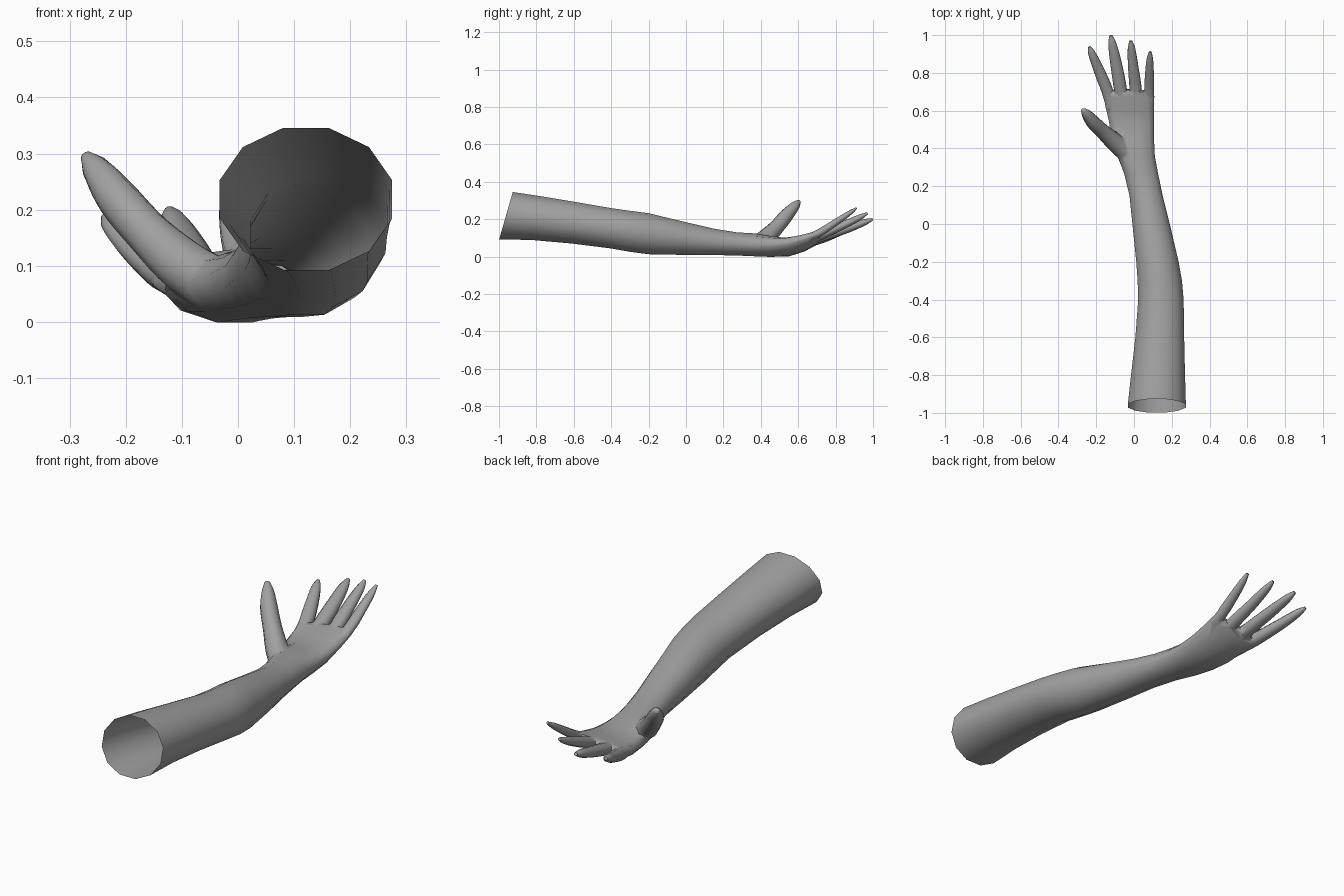
import bpy, bmesh, math
from mathutils import Vector

if "Cube" in bpy.data.objects:
    bpy.data.objects.remove(bpy.data.objects["Cube"])

grey = bpy.data.materials.new("grey skin")
grey.diffuse_color = (0.36, 0.36, 0.36, 1)
grey.use_nodes = True
grey.node_tree.nodes["Principled BSDF"].inputs["Base Color"].default_value = grey.diffuse_color


def loft(name, rings, sides, cap_tip=True):
    """Closed skin through rings of (centre, side vector, up vector, cup)."""
    bm = bmesh.new()
    loops = []
    for c, u, v, cup in rings:
        loop = []
        for i in range(sides):
            a = 2 * math.pi * (i + 0.5) / sides
            p = c + u * math.cos(a) + v * math.sin(a)
            p.z += cup * (math.cos(a) ** 2 - 0.5)
            loop.append(bm.verts.new(p))
        loops.append(loop)
    for a, b in zip(loops, loops[1:]):
        for i in range(sides):
            j = (i + 1) % sides
            bm.faces.new((a[i], a[j], b[j], b[i]))
    bm.faces.new(loops[0])
    bm.faces.new(loops[-1])
    bmesh.ops.recalc_face_normals(bm, faces=bm.faces)
    mesh = bpy.data.meshes.new(name)
    bm.to_mesh(mesh)
    bm.free()
    mesh.materials.append(grey)
    ob = bpy.data.objects.new(name, mesh)
    bpy.context.collection.objects.link(ob)
    return ob


def spline(pts, steps=4):
    """Catmull-Rom samples through the control points."""
    p = [Vector(q) for q in pts]
    p = [2 * p[0] - p[1]] + p + [2 * p[-1] - p[-2]]
    out = []
    for k in range(1, len(p) - 2):
        a, b, c, d = p[k - 1:k + 3]
        for s in range(steps):
            t = s / steps
            out.append(0.5 * (2 * b + (c - a) * t + (2 * a - 5 * b + 4 * c - d) * t * t
                              + (3 * b - a - 3 * c + d) * t ** 3))
    return out + [p[-2]]


def digit(name, pts, flat):
    """Finger through (x, y, z, radius) points, with a tapered tip."""
    samples = spline(pts)
    rings = []
    for i, s in enumerate(samples):
        nxt, prv = samples[min(i + 1, len(samples) - 1)], samples[max(i - 1, 0)]
        t = (nxt - prv).to_3d().normalized()
        side = t.cross(Vector((0, 0, 1))).normalized()
        rings.append((s.to_3d(), side * s[3], side.cross(t) * s[3] * flat, 0))
    return loft(name, rings, 10)


# Arm and palm: y, x left, x right, z bottom, z top, lean, roll, cup
sections = [
    (-0.9625, -0.038, 0.280, 0.088, 0.350, 0.0375, 0, 0),
    (-0.80, -0.020, 0.275, 0.085, 0.327, 0.025, 0, 0),
    (-0.60, 0.003, 0.270, 0.066, 0.296, 0.01, 0, 0),
    (-0.40, 0.018, 0.267, 0.040, 0.263, 0, 0, 0),
    (-0.30, 0.015, 0.258, 0.022, 0.249, 0, 0, 0),
    (-0.20, 0.008, 0.240, 0.009, 0.236, 0, 0, 0),
    (0.00, -0.012, 0.193, 0.006, 0.187, 0, 0, 0),
    (0.15, -0.027, 0.155, 0.006, 0.152, 0, 0, 0),
    (0.27, -0.056, 0.130, 0.004, 0.132, 0, 0, 0),
    (0.36, -0.092, 0.116, 0.000, 0.127, 0, 0, 0),
    (0.45, -0.125, 0.114, 0.002, 0.118, 0, 0, 0.012),
    (0.54, -0.140, 0.115, 0.010, 0.110, -0.012, 0.006, 0.02),
    (0.62, -0.155, 0.115, 0.036, 0.118, -0.014, 0.012, 0.016),
    (0.68, -0.163, 0.113, 0.065, 0.128, -0.012, 0.016, 0.008),
    (0.705, -0.155, 0.105, 0.086, 0.130, -0.008, 0.016, 0.004),
]
rings = []
for y, x0, x1, z0, z1, lean, roll, cup in sections:
    rings.append((Vector(((x0 + x1) / 2, y, (z0 + z1) / 2)),
                  Vector(((x1 - x0) / 2, 0, roll)),
                  Vector((0, lean, (z1 - z0) / 2)), cup))
arm = loft("arm", rings, 12)

# Fingers and thumb
digits = [
    digit("index_finger", [(-.115, .60, .070, .030), (-.140, .70, .090, .034), (-.188, .82, .134, .029),
                           (-.222, .90, .170, .021), (-.237, .938, .187, .008)], 0.8),
    digit("middle_finger", [(-.060, .60, .070, .030), (-.070, .70, .098, .036), (-.095, .85, .146, .032),
                            (-.114, .95, .182, .023), (-.122, .998, .200, .009)], 0.75),
    digit("ring_finger", [(.010, .60, .075, .030), (.010, .70, .107, .034), (-.004, .83, .163, .029),
                          (-.013, .925, .208, .021), (-.017, .97, .232, .008)], 0.75),
    digit("little_finger", [(.075, .60, .085, .024), (.080, .70, .120, .028), (.082, .80, .183, .024),
                            (.084, .87, .230, .018), (.086, .912, .260, .007)], 0.75),
    digit("thumb", [(-.030, .36, .068, .046), (-.090, .42, .095, .053), (-.160, .485, .158, .044),
                    (-.213, .535, .218, .041), (-.250, .58, .268, .029), (-.272, .606, .298, .010)], 0.95),
]

# Merge the digits into the arm
bpy.context.view_layer.objects.active = arm
for d in digits:
    m = arm.modifiers.new("merge", 'BOOLEAN')
    m.operation, m.solver, m.object = 'UNION', 'EXACT', d
    bpy.ops.object.modifier_apply(modifier=m.name)
    bpy.data.objects.remove(d)

# Open the upper end and soften the digit joints
bm = bmesh.new()
bm.from_mesh(arm.data)
ends = [f for f in bm.faces if all(v.co.y < -0.9 for v in f.verts)]
bmesh.ops.delete(bm, geom=ends, context='FACES_ONLY')
joints = {v for e in bm.edges if len(e.link_faces) == 2 and e.calc_face_angle(0) > 0.6
          and all(0.3 < w.co.y < 0.73 for w in e.verts) for v in e.verts}
for _ in range(2):
    bmesh.ops.smooth_vert(bm, verts=list(joints), factor=0.3,
                          use_axis_x=True, use_axis_y=True, use_axis_z=True)
bm.to_mesh(arm.data)
bm.free()
arm.select_set(True)
bpy.ops.object.shade_smooth_by_angle(angle=math.radians(70))
